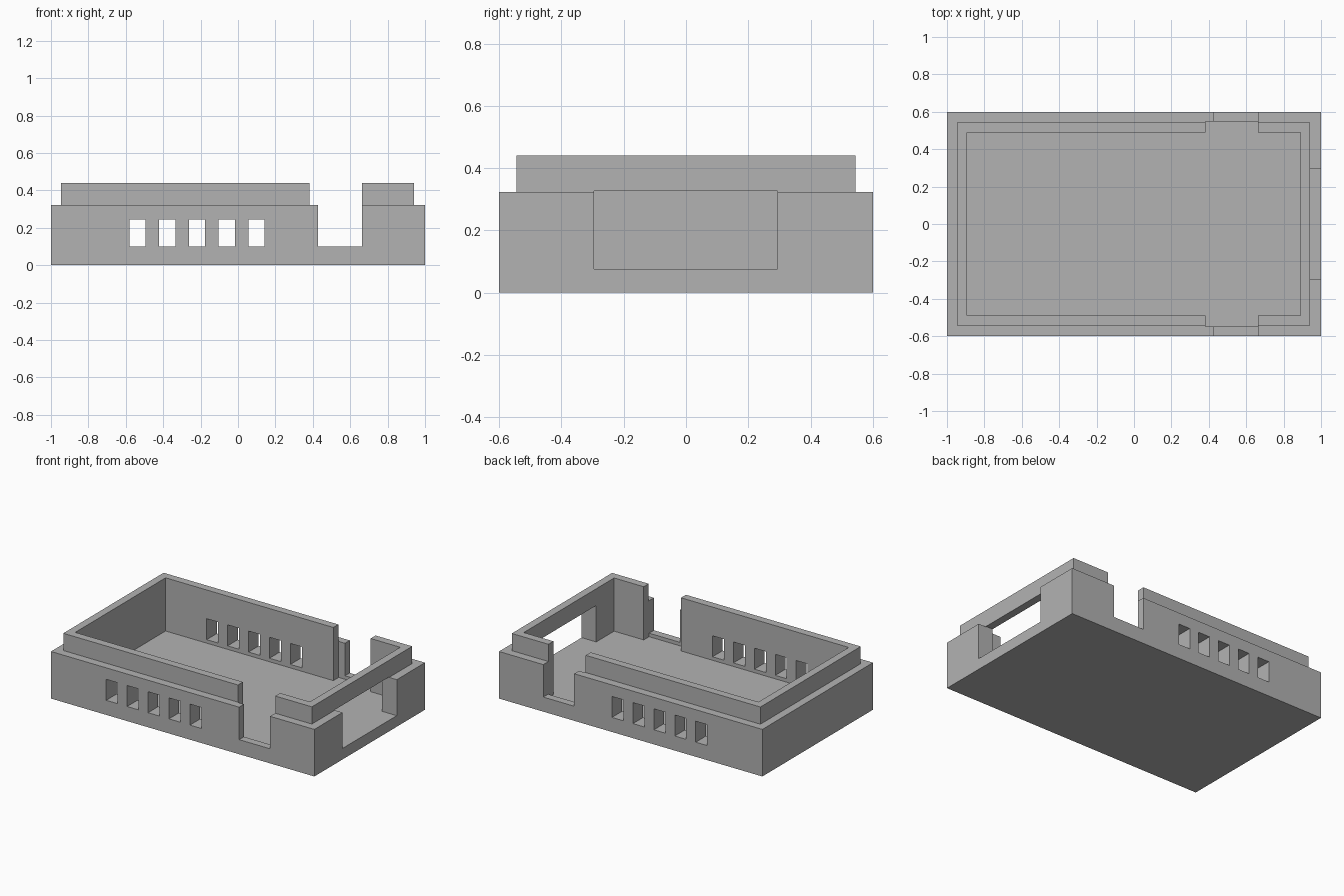
import bpy

if "Cube" in bpy.data.objects:
    bpy.data.objects.remove(bpy.data.objects["Cube"])

grey = bpy.data.materials.new("plain grey")
grey.diffuse_color = (0.448, 0.448, 0.448, 1)
grey.use_nodes = True
grey.node_tree.nodes["Principled BSDF"].inputs["Base Color"].default_value = grey.diffuse_color


def box(name, x, y, z):
    """Axis-aligned box from (min, max) ranges."""
    bpy.ops.mesh.primitive_cube_add(size=1)
    ob = bpy.context.object
    ob.name = name
    for v in ob.data.vertices:
        v.co = [r[0] if c < 0 else r[1] for c, r in zip(v.co, (x, y, z))]
    ob.data.materials.append(grey)
    return ob


def combine(target, tool, operation):
    """Apply a boolean and discard the helper."""
    tool.hide_render = True
    mod = target.modifiers.new(tool.name, 'BOOLEAN')
    mod.operation, mod.solver, mod.object = operation, 'EXACT', tool
    bpy.context.view_layer.objects.active = target
    bpy.ops.object.modifier_apply(modifier=mod.name)
    bpy.data.objects.remove(tool)


FLOOR, SILL = 0.076, 0.10

# outer tray with a narrower raised lip
tray = box("case_bottom", (-1, 1), (-0.6, 0.6), (0, 0.323))
combine(tray, box("lip", (-0.946, 0.942), (-0.544, 0.544), (0.05, 0.441)), 'UNION')

cutters = [
    # hollow interior
    box("cavity", (-0.893, 0.889), (-0.49, 0.49), (FLOOR, 0.6)),
    # side notches: wider inner recess to the floor, outer slot down to a sill
    box("notch_inner", (0.381, 0.664), (-0.548, 0.548), (FLOOR, 0.6)),
    box("notch_outer", (0.429, 0.664), (-0.7, 0.7), (SILL, 0.6)),
    # large port in the right end, bridged by the lip
    box("end_port", (0.8, 1.1), (-0.296, 0.294), (FLOOR, 0.326)),
]
# five vents through both long walls
for i in range(5):
    x = -0.581 + 0.159 * i
    cutters.append(box(f"vent_{i + 1}", (x, x + 0.087), (-0.7, 0.7), (SILL, 0.244)))

for c in cutters:
    combine(tray, c, 'DIFFERENCE')
